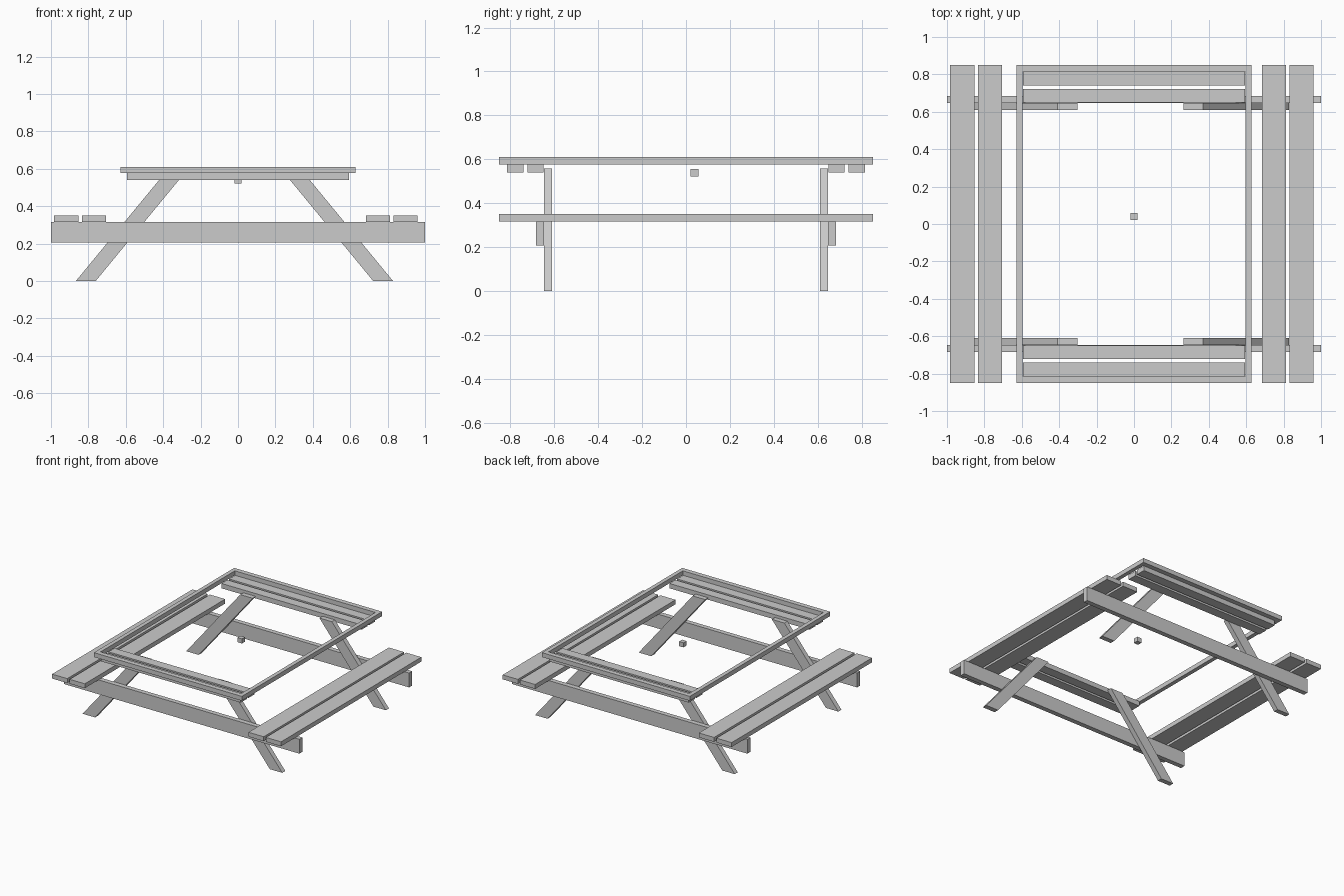
import bpy, bmesh

if "Cube" in bpy.data.objects:
    bpy.data.objects.remove(bpy.data.objects["Cube"])


def make(name, bm):
    bmesh.ops.recalc_face_normals(bm, faces=bm.faces)
    me = bpy.data.meshes.new(name)
    bm.to_mesh(me)
    bm.free()
    ob = bpy.data.objects.new(name, me)
    bpy.context.collection.objects.link(ob)
    return ob


def box(name, x, y, z):
    bm = bmesh.new()
    bmesh.ops.create_cube(bm, size=1)
    for v in bm.verts:
        v.co = [r[0] if c < 0 else r[1] for c, r in zip(v.co, (x, y, z))]
    return make(name, bm)


def slanted_board(name, profile, y0, y1):
    """Extrude an x/z outline along y."""
    bm = bmesh.new()
    face = bm.faces.new([bm.verts.new((x, y0, z)) for x, z in profile])
    out = bmesh.ops.extrude_face_region(bm, geom=[face])
    for v in out["geom"]:
        if isinstance(v, bmesh.types.BMVert):
            v.co.y = y1
    return make(name, bm)


# Open rim of the table top
def rim(name, ox, oy, ix, iy, z0, z1):
    corners = [(-1, -1), (1, -1), (1, 1), (-1, 1)]
    bm = bmesh.new()
    loops = [[bm.verts.new((sx * a, sy * b, z)) for sx, sy in corners]
             for a, b, z in ((ox, oy, z0), (ox, oy, z1), (ix, iy, z1), (ix, iy, z0))]
    for k in range(4):
        p, q = loops[k], loops[(k + 1) % 4]
        for i in range(4):
            j = (i + 1) % 4
            bm.faces.new((p[i], p[j], q[j], q[i]))
    return make(name, bm)


rim("table_top_rim", 0.628, 0.851, 0.597, 0.814, 0.577, 0.611)

# Both ends: slats under the rim, crossbeam and two splayed legs
LEG_TOP = 0.557
for side, s in (("front", -1), ("back", 1)):
    def span(a, b):
        return tuple(sorted((s * a, s * b)))
    box(f"{side}_outer_slat", (-0.594, 0.594), span(0.741, 0.815), (0.54, 0.577))
    box(f"{side}_inner_slat", (-0.594, 0.594), span(0.65, 0.722), (0.54, 0.577))
    box(f"{side}_crossbeam", (-1, 1), span(0.647, 0.684), (0.207, 0.317))
    y0, y1 = span(0.61, 0.647)
    slanted_board(f"{side}_left_leg",
                  [(-0.867, 0), (-0.761, 0), (-0.302, LEG_TOP), (-0.408, LEG_TOP)], y0, y1)
    slanted_board(f"{side}_right_leg",
                  [(0.723, 0), (0.829, 0), (0.37, LEG_TOP), (0.264, LEG_TOP)], y0, y1)

# Bench planks
planks = {"left_outer": -0.983, "left_inner": -0.834,
          "right_inner": 0.685, "right_outer": 0.832}
for name, x in planks.items():
    box(f"{name}_bench_plank", (x, x + 0.129), (-0.851, 0.851), (0.317, 0.351))

# Small central block
box("centre_block", (-0.019, 0.019), (0.021, 0.058), (0.521, 0.556))
